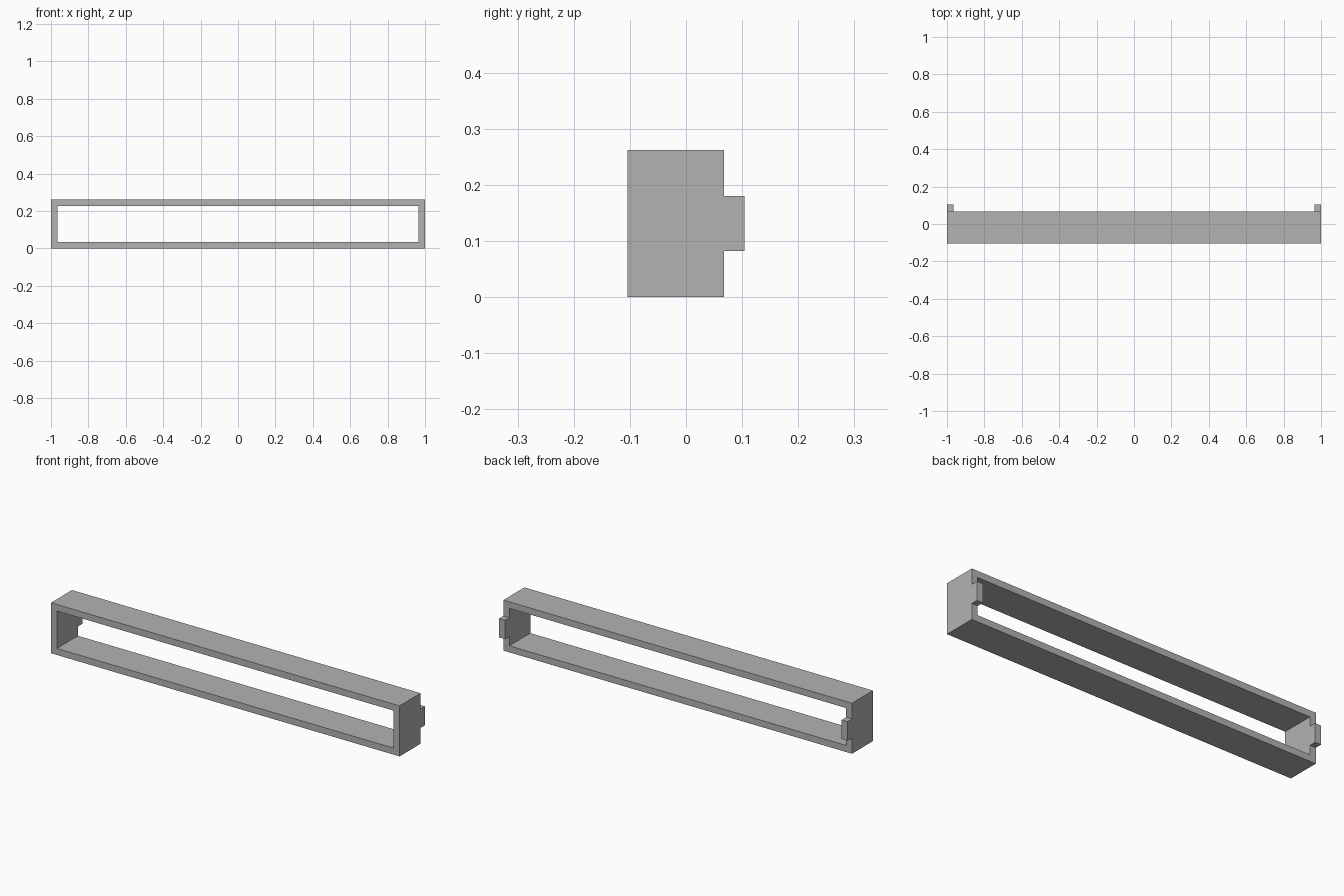
import bpy
import bmesh

# Remove the default cube
cube = bpy.data.objects.get("Cube")
if cube:
    bpy.data.objects.remove(cube, do_unlink=True)

# Main dimensions
HALF, HEIGHT, WALL = 1.0, 0.262, 0.034
FRONT, BACK, TAB_END = -0.104, 0.068, 0.104
TAB_LOW, TAB_HIGH = 0.082, 0.18

grey = bpy.data.materials.new("plain grey")
colour = (0.45, 0.45, 0.45, 1.0)
grey.diffuse_color = colour
grey.use_nodes = True
grey.node_tree.nodes["Principled BSDF"].inputs["Base Color"].default_value = colour


def extrude_back(bm, faces, depth):
    """Push faces along y and return the new end faces."""
    geom = bmesh.ops.extrude_face_region(bm, geom=faces)["geom"]
    moved = [g for g in geom if isinstance(g, bmesh.types.BMVert)]
    bmesh.ops.translate(bm, verts=moved, vec=(0, depth, 0))
    return [g for g in geom if isinstance(g, bmesh.types.BMFace)]


# Front ring of the frame, cut where the tabs will start and end
xs = [-HALF, -HALF + WALL, HALF - WALL, HALF]
zs = [0, WALL, TAB_LOW, TAB_HIGH, HEIGHT - WALL, HEIGHT]
bm = bmesh.new()
grid = [[bm.verts.new((x, FRONT, z)) for z in zs] for x in xs]
ring = []
for i in range(len(xs) - 1):
    for j in range(len(zs) - 1):
        opening = i == 1 and 0 < j < len(zs) - 2
        if not opening:
            ring.append(bm.faces.new((grid[i][j], grid[i + 1][j],
                                      grid[i + 1][j + 1], grid[i][j + 1])))
bmesh.ops.delete(bm, geom=[v for v in bm.verts if not v.link_faces], context="VERTS")

# Frame depth: keep the front faces and add walls and a back
front = bmesh.ops.duplicate(bm, geom=ring)["geom"]
back = extrude_back(bm, ring, BACK - FRONT)
bmesh.ops.remove_doubles(bm, verts=bm.verts[:], dist=0.0001)

# Rear tabs on both side walls
tabs = [f for f in bm.faces
        if abs(f.calc_center_median().y - BACK) < 0.001
        and TAB_LOW < f.calc_center_median().z < TAB_HIGH
        and abs(f.calc_center_median().x) > HALF - WALL]
extrude_back(bm, tabs, TAB_END - BACK)

bmesh.ops.recalc_face_normals(bm, faces=bm.faces[:])
bmesh.ops.dissolve_limit(bm, angle_limit=0.01, verts=bm.verts[:], edges=bm.edges[:])

mesh = bpy.data.meshes.new("frame_with_tabs")
bm.to_mesh(mesh)
bm.free()
mesh.materials.append(grey)
frame = bpy.data.objects.new("frame_with_tabs", mesh)
bpy.context.collection.objects.link(frame)
